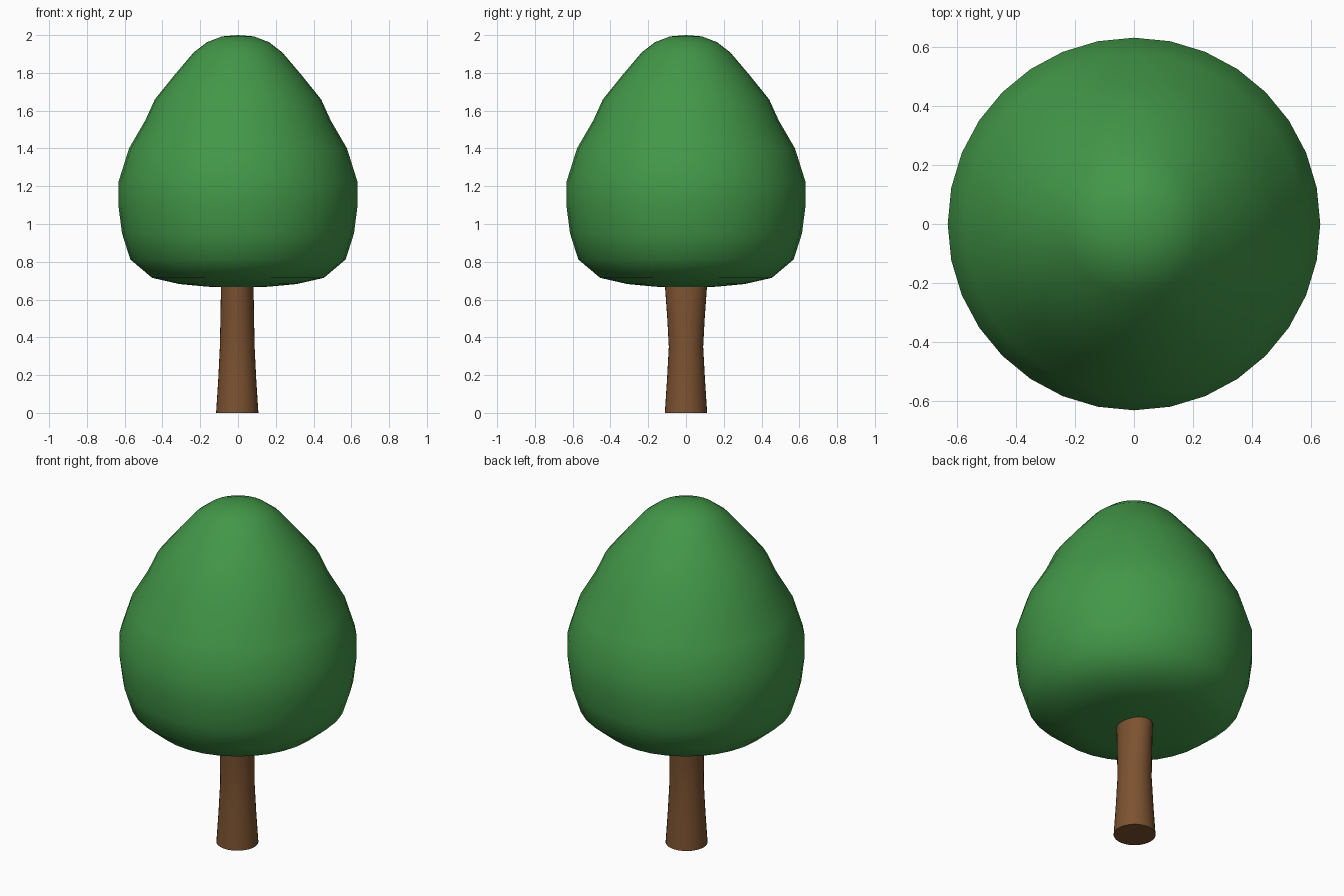
import bpy, bmesh, math

cube = bpy.data.objects.get("Cube")
if cube:
    bpy.data.objects.remove(cube, do_unlink=True)


def make_material(name, colour):
    mat = bpy.data.materials.new(name)
    mat.use_nodes = True
    mat.diffuse_color = colour
    mat.node_tree.nodes["Principled BSDF"].inputs["Base Color"].default_value = colour
    return mat


def loft(name, rings, sides, mat, sharp_angle):
    """Stack elliptical rings (radius x, radius y, centre x, z) and cap both ends."""
    bm = bmesh.new()
    loops = []
    for rx, ry, cx, z in rings:
        angles = [2 * math.pi * i / sides for i in range(sides)]
        loops.append([bm.verts.new((cx + rx * math.cos(a), ry * math.sin(a), z)) for a in angles])
    for low, high in zip(loops, loops[1:]):
        for i in range(sides):
            j = (i + 1) % sides
            bm.faces.new((low[i], low[j], high[j], high[i]))
    bm.faces.new(loops[0][::-1])
    bm.faces.new(loops[-1])
    # Rings of no radius close to a single pole
    bmesh.ops.remove_doubles(bm, verts=bm.verts, dist=0.0005)
    bmesh.ops.recalc_face_normals(bm, faces=bm.faces)
    mesh = bpy.data.meshes.new(name)
    bm.to_mesh(mesh)
    bm.free()
    mesh.materials.append(mat)
    obj = bpy.data.objects.new(name, mesh)
    bpy.context.collection.objects.link(obj)
    bpy.ops.object.select_all(action='DESELECT')
    obj.select_set(True)
    bpy.context.view_layer.objects.active = obj
    bpy.ops.object.shade_smooth_by_angle(angle=math.radians(sharp_angle))
    return obj


leaf_green = make_material("leaf green", (0.055, 0.31, 0.065, 1))
bark_brown = make_material("bark brown", (0.20, 0.085, 0.03, 1))

# Leafy crown: round profile of (radius, height) from bottom pole to top pole
profile = [(0, 0.663), (0.16, 0.668), (0.31, 0.682), (0.455, 0.715), (0.57, 0.812),
           (0.614, 0.95), (0.632, 1.09), (0.632, 1.225), (0.577, 1.40), (0.49, 1.55),
           (0.44, 1.66), (0.335, 1.79), (0.235, 1.908), (0.165, 1.962), (0.085, 1.993), (0, 2.0)]
loft("crown", [(r, r, 0, z) for r, z in profile], 32, leaf_green, 80)

# Trunk: flared foot, slim waist, top widened front to back inside the crown
trunk_rings = [(0.112, 0.112, -0.004, 0), (0.101, 0.101, -0.004, 0.17), (0.092, 0.091, -0.004, 0.35),
               (0.089, 0.099, -0.004, 0.5), (0.086, 0.112, -0.004, 0.68), (0.08, 0.115, -0.004, 0.76)]
loft("trunk", trunk_rings, 32, bark_brown, 50)
